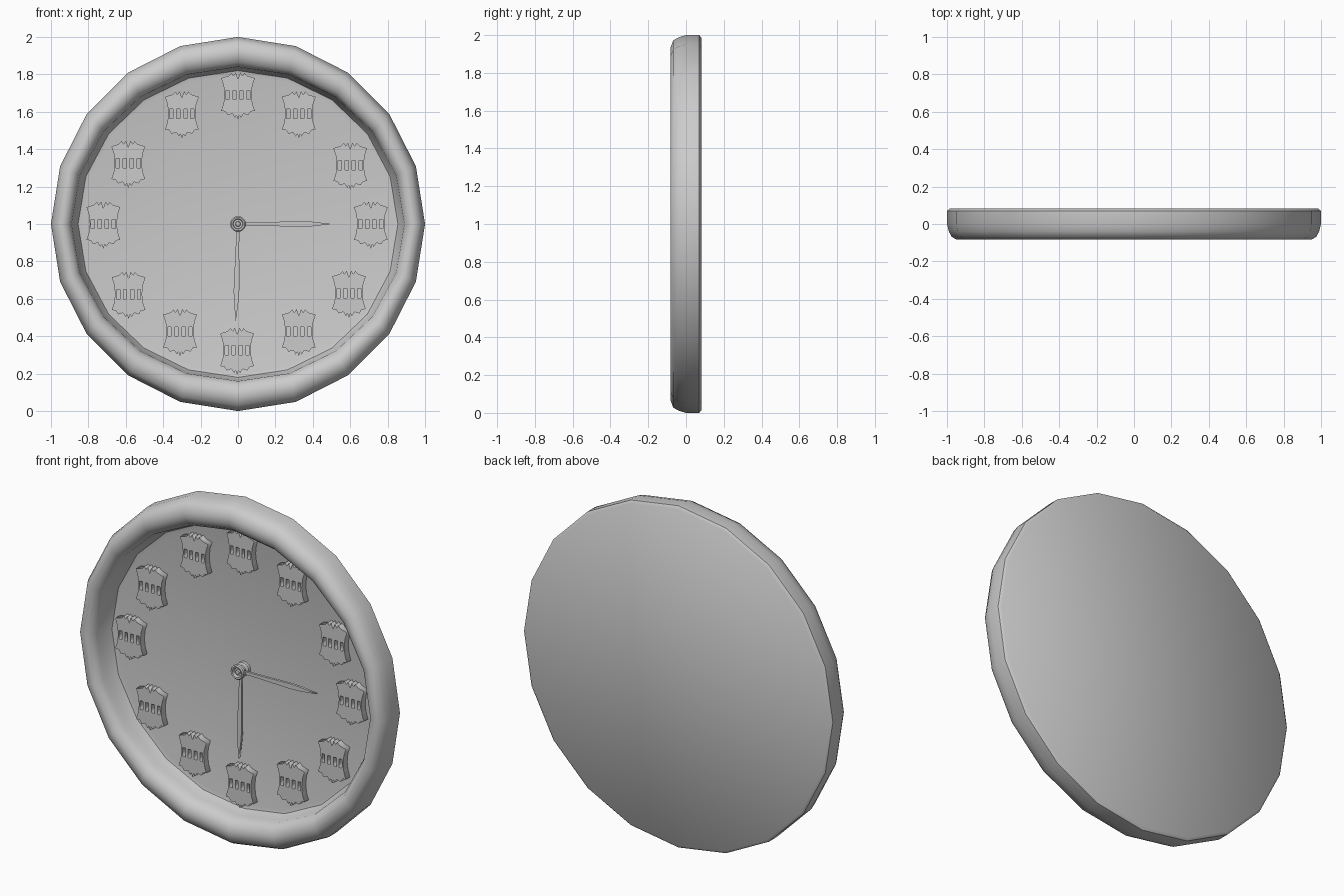
import bpy, math

if "Cube" in bpy.data.objects:
    bpy.data.objects.remove(bpy.data.objects["Cube"])

SIDES = 20


def make_object(name, verts, faces, smooth=None):
    mesh = bpy.data.meshes.new(name)
    mesh.from_pydata(verts, [], faces)
    mesh.update()
    ob = bpy.data.objects.new(name, mesh)
    bpy.context.collection.objects.link(ob)
    if smooth:
        select(ob)
        bpy.ops.object.shade_smooth_by_angle(angle=math.radians(smooth))
    return ob


def select(ob):
    bpy.ops.object.select_all(action='DESELECT')
    ob.select_set(True)
    bpy.context.view_layer.objects.active = ob


def lathe(name, profile, sides, smooth):
    """Spin (x radius, z radius, y) rings about the clock axis, capping both ends."""
    verts, faces = [], []
    for rx, rz, y in profile:
        for i in range(sides):
            a = 2 * math.pi * i / sides
            verts.append((rx * math.cos(a), y, 1 + rz * math.sin(a)))
    for r in range(len(profile) - 1):
        for i in range(sides):
            j = (i + 1) % sides
            a, b = r * sides, (r + 1) * sides
            faces.append((a + i, b + i, b + j, a + j))
    faces.append(tuple(range(sides)))
    last = (len(profile) - 1) * sides
    faces.append(tuple(reversed(range(last, last + sides))))
    return make_object(name, verts, [f[::-1] for f in faces], smooth)


def flat_shape(name, outlines, thickness, location):
    """Extruded flat outline facing the front; extra outlines become holes."""
    cu = bpy.data.curves.new(name, 'CURVE')
    cu.dimensions = '2D'
    cu.fill_mode = 'BOTH'
    cu.extrude = thickness / 2
    for pts in outlines:
        sp = cu.splines.new('POLY')
        sp.points.add(len(pts) - 1)
        for p, (x, y) in zip(sp.points, pts):
            p.co = (x, y, 0, 1)
        sp.use_cyclic_u = True
    ob = bpy.data.objects.new(name, cu)
    bpy.context.collection.objects.link(ob)
    ob.location = location
    ob.rotation_euler = (math.pi / 2, 0, 0)
    select(ob)
    bpy.ops.object.convert(target='MESH')
    return bpy.context.view_layer.objects.active


# Case: flat back, rounded rim and recessed dial in one lathed body
lathe("clock_case", [
    (0.985, 0.985, 0.082), (1.0, 1.0, 0.07), (1.0, 1.0, 0.0), (0.99, 0.988, -0.04),
    (0.975, 0.972, -0.068), (0.95, 0.93, -0.083), (0.93, 0.90, -0.083),
    (0.905, 0.865, -0.068), (0.89, 0.84, -0.035), (0.885, 0.838, 0.0),
    (0.855, 0.82, 0.055), (0.83, 0.80, 0.06)], SIDES, 50)

# Hour plaques: pinched shield outline with four slots
half = [(0, 0.085), (0.012, 0.12), (0.024, 0.102), (0.034, 0.118), (0.05, 0.102),
        (0.09, 0.09), (0.077, 0.05), (0.072, 0.0), (0.077, -0.045), (0.09, -0.085),
        (0.068, -0.088), (0.055, -0.108), (0.03, -0.1), (0.016, -0.122), (0.008, -0.108),
        (0, -0.132)]
outline = half + [(-x, y) for x, y in reversed(half[1:-1])]
slots = [[(x - 0.009, -0.025), (x + 0.009, -0.025), (x + 0.009, 0.025), (x - 0.009, 0.025)]
         for x in (-0.056, -0.019, 0.019, 0.056)]
centres = [(0, 1.69), (0.325, 1.59), (0.6, 1.315), (0.71, 1.0), (0.593, 0.63),
           (0.325, 0.425), (-0.005, 0.325), (-0.31, 0.425), (-0.585, 0.625),
           (-0.72, 1.0), (-0.587, 1.325), (-0.30, 1.59)]
for i, (x, z) in enumerate(centres):
    flat_shape(f"hour_plaque_{i + 1}", [outline] + slots, 0.04, (x, 0.042, z))

# Hands: slim blades that widen and then taper to a point
blade = [(0.02, 0.008), (0.1, 0.009), (0.34, 0.015), (0.4, 0.012), (0.5, 0)]
blade += [(x, -y) for x, y in reversed(blade[:-1])]
flat_shape("hour_hand", [blade], 0.014, (0, 0.018, 1.0))
down = [(y - 0.012 * x / 0.5, -x * 1.04) for x, y in blade]
flat_shape("minute_hand", [down], 0.014, (0, 0.03, 1.0))

# Hub: flanged spool with a recessed front and small centre boss
hub = [(0.04, 0.062), (0.04, 0.042), (0.026, 0.036), (0.026, 0.014), (0.042, 0.008),
       (0.042, -0.008), (0.036, -0.014), (0.028, -0.012), (0.024, 0.004),
       (0.014, 0.004), (0.012, -0.008), (0.004, -0.01)]
lathe("hand_hub", [(r, r, y) for r, y in hub], 20, 40)
